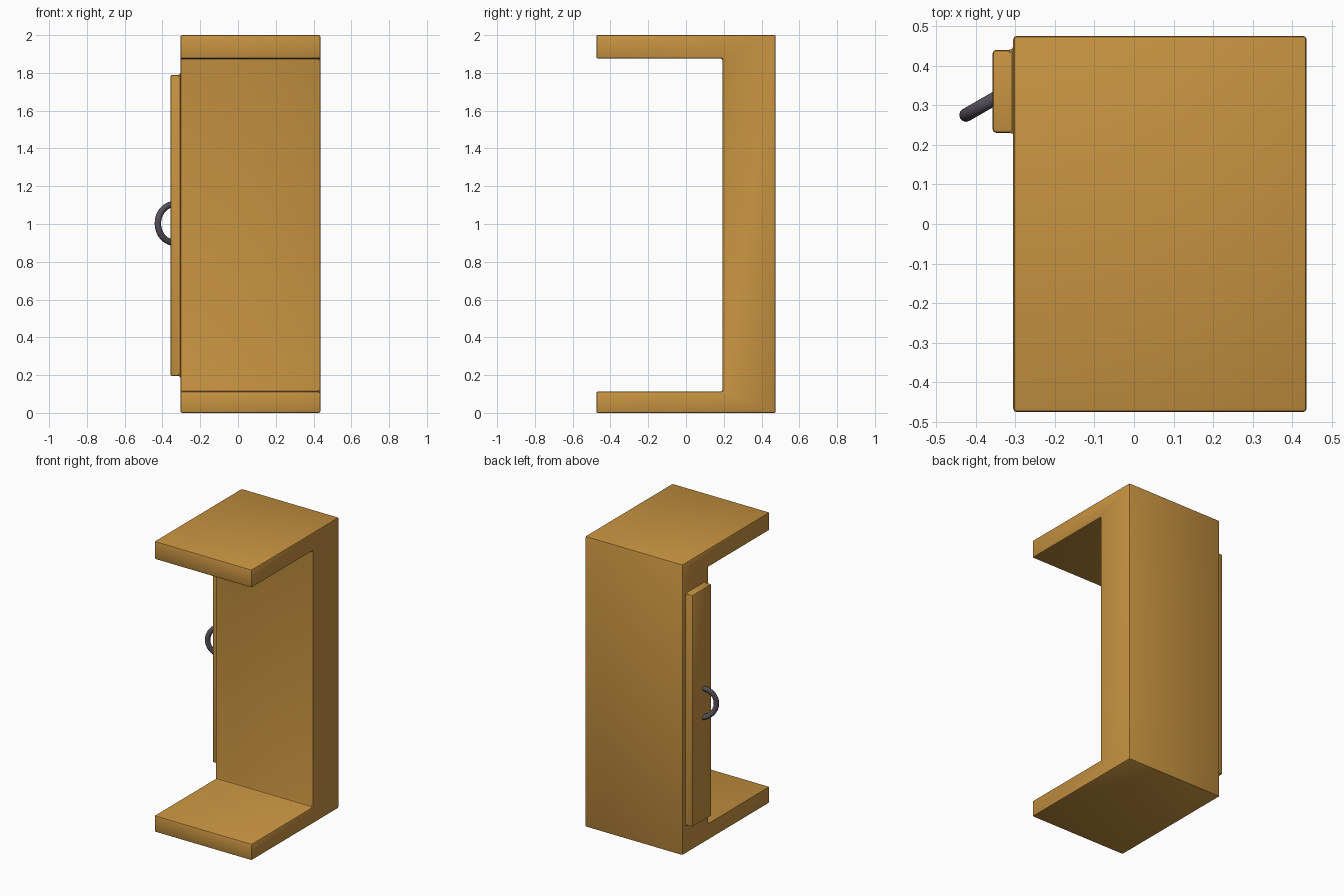
import bpy, bmesh, math

if "Cube" in bpy.data.objects:
    bpy.data.objects.remove(bpy.data.objects["Cube"])


def material(name, rgb):
    m = bpy.data.materials.new(name)
    m.diffuse_color = (*rgb, 1)
    m.use_nodes = True
    m.node_tree.nodes["Principled BSDF"].inputs["Base Color"].default_value = m.diffuse_color
    return m


wood = material("warm wood", (0.57, 0.29, 0.052))
metal = material("dark metal", (0.095, 0.08, 0.105))


def extrude_x(name, profile, x0, x1):
    """Extrude a closed (y, z) profile along x."""
    bm = bmesh.new()
    face = bm.faces.new([bm.verts.new((x0, y, z)) for y, z in profile])
    new = bmesh.ops.extrude_face_region(bm, geom=[face])["geom"]
    verts = [v for v in new if isinstance(v, bmesh.types.BMVert)]
    bmesh.ops.translate(bm, verts=verts, vec=(x1 - x0, 0, 0))
    bmesh.ops.recalc_face_normals(bm, faces=bm.faces)
    me = bpy.data.meshes.new(name)
    bm.to_mesh(me)
    bm.free()
    ob = bpy.data.objects.new(name, me)
    bpy.context.collection.objects.link(ob)
    me.materials.append(wood)
    return ob


def activate(ob):
    bpy.ops.object.select_all(action="DESELECT")
    ob.select_set(True)
    bpy.context.view_layer.objects.active = ob


# C-shaped cabinet frame: base, back and overhanging top
frame = extrude_x("cabinet_frame", [
    (-0.475, 0), (0.475, 0), (0.475, 2), (-0.475, 2),
    (-0.475, 1.876), (0.192, 1.876), (0.192, 0.113), (-0.475, 0.113)], -0.305, 0.436)

# Raised side door, merged into the frame so its seam gets a fillet too
door = extrude_x("side_door", [
    (0.23, 0.195), (0.44, 0.195), (0.44, 1.79), (0.23, 1.79)], -0.357, -0.2)
activate(frame)
union = frame.modifiers.new("merge_door", "BOOLEAN")
union.operation = "UNION"
union.solver = "EXACT"
union.object = door
bpy.ops.object.modifier_apply(modifier=union.name)
bpy.data.objects.remove(door)

# Softened edges
bevel = frame.modifiers.new("soft_edges", "BEVEL")
bevel.width = 0.009
bevel.segments = 2
bevel.limit_method = "ANGLE"
bpy.ops.object.modifier_apply(modifier=bevel.name)
bpy.ops.object.shade_smooth_by_angle(angle=math.radians(30))

# Ring handle half sunk into the door
bpy.ops.mesh.primitive_torus_add(
    major_radius=0.102, minor_radius=0.017, major_segments=40, minor_segments=12,
    location=(-0.336, 0.326, 1.003), rotation=(math.pi / 2, 0, math.radians(30)))
ring = bpy.context.object
ring.name = "door_handle_ring"
ring.data.materials.append(metal)
bpy.ops.object.shade_smooth_by_angle(angle=math.radians(60))
